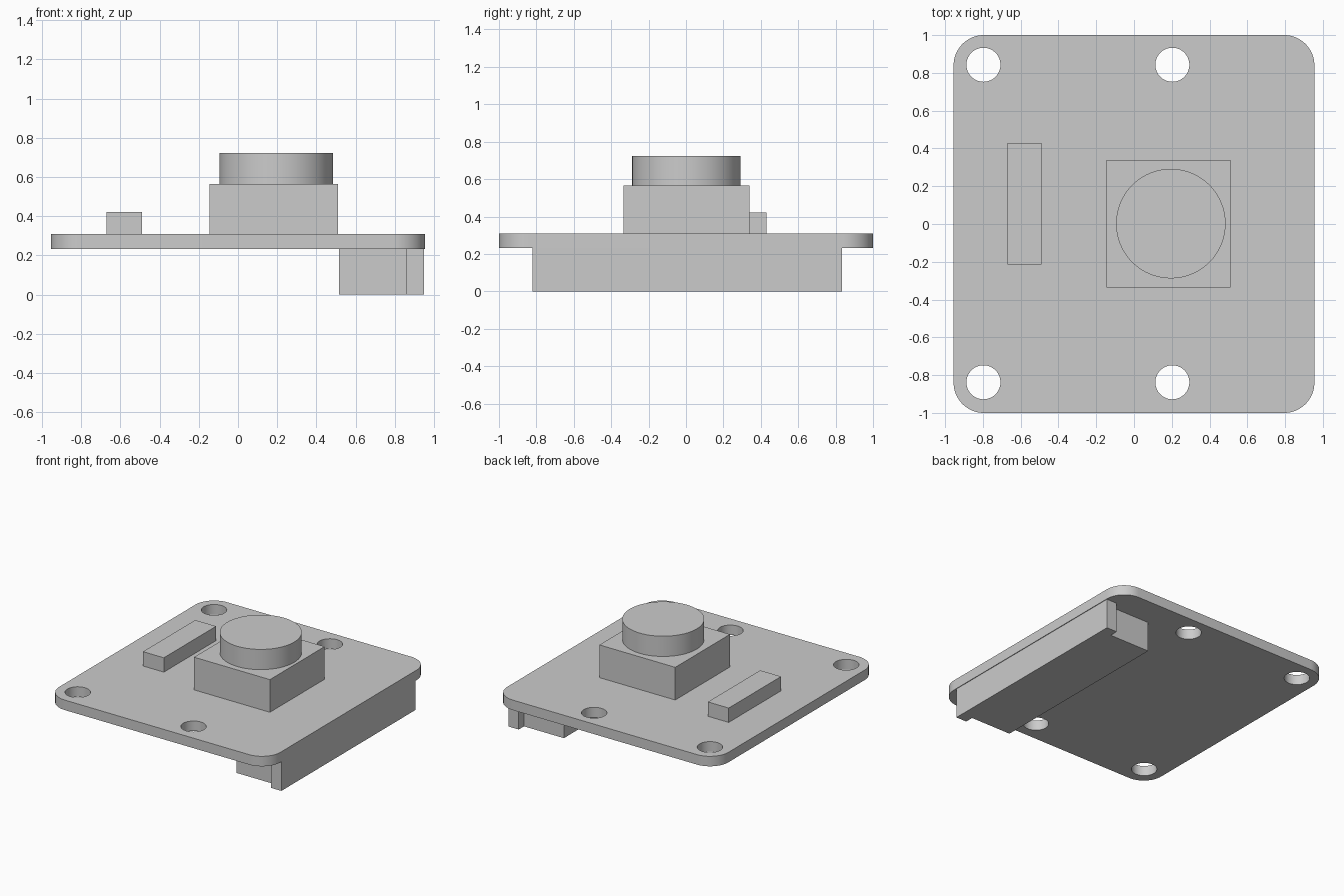
import bpy
import bmesh
from math import pi, cos, sin, radians

if "Cube" in bpy.data.objects:
    bpy.data.objects.remove(bpy.data.objects["Cube"], do_unlink=True)

# Single plain grey for the whole module
grey = bpy.data.materials.new("plain grey")
grey.use_nodes = True
colour = (0.6, 0.6, 0.6, 1)
grey.diffuse_color = colour
grey.node_tree.nodes["Principled BSDF"].inputs["Base Color"].default_value = colour


def extrude_outline(name, points, z0, z1):
    """Prism from a closed outline, between two heights."""
    bm = bmesh.new()
    base = bm.faces.new([bm.verts.new((x, y, z0)) for x, y in points])
    top = bmesh.ops.extrude_face_region(bm, geom=[base])["geom"]
    for v in top:
        if isinstance(v, bmesh.types.BMVert):
            v.co.z = z1
    bmesh.ops.recalc_face_normals(bm, faces=bm.faces)
    mesh = bpy.data.meshes.new(name)
    bm.to_mesh(mesh)
    bm.free()
    mesh.materials.append(grey)
    obj = bpy.data.objects.new(name, mesh)
    bpy.context.collection.objects.link(obj)
    return obj


def rectangle(x0, x1, y0, y1):
    return [(x0, y0), (x1, y0), (x1, y1), (x0, y1)]


def arc(cx, cy, r, start, sweep, steps):
    angles = [start + sweep * i / steps for i in range(steps + 1)]
    return [(cx + r * cos(a), cy + r * sin(a)) for a in angles]


def circle(cx, cy, r, steps=64):
    return arc(cx, cy, r, 0, 2 * pi, steps)[:-1]


def smooth(obj):
    bpy.ops.object.select_all(action="DESELECT")
    bpy.context.view_layer.objects.active = obj
    obj.select_set(True)
    bpy.ops.object.shade_smooth_by_angle(angle=radians(30))


BOARD_BOTTOM, BOARD_TOP = 0.232, 0.31

# Circuit board with rounded corners
half_x, half_y, radius = 0.955, 1.0, 0.16
outline = []
for i, (sx, sy) in enumerate([(1, 1), (-1, 1), (-1, -1), (1, -1)]):
    outline += arc(sx * (half_x - radius), sy * (half_y - radius), radius, i * pi / 2, pi / 2, 16)
board = extrude_outline("circuit_board", outline, BOARD_BOTTOM, BOARD_TOP)

# Four mounting holes
cutters = []
for x in (-0.797, 0.203):
    for y in (-0.838, 0.843):
        cutter = extrude_outline("hole_cutter", circle(x, y, 0.09), 0.1, 0.5)
        cutter.hide_render = True
        cut = board.modifiers.new("mounting hole", "BOOLEAN")
        cut.operation = "DIFFERENCE"
        cut.solver = "EXACT"
        cut.object = cutter
        cutters.append(cutter)
bpy.context.view_layer.objects.active = board
board.select_set(True)
for name in [m.name for m in board.modifiers]:
    bpy.ops.object.modifier_apply(modifier=name)
for cutter in cutters:
    bpy.data.objects.remove(cutter, do_unlink=True)
smooth(board)

# Square housing carrying the round cap
extrude_outline("housing", rectangle(-0.145, 0.51, -0.335, 0.34), BOARD_TOP, 0.565)
smooth(extrude_outline("round_cap", circle(0.195, 0.002, 0.29), 0.565, 0.723))

# Small chip beside the housing
extrude_outline("chip", rectangle(-0.67, -0.49, -0.215, 0.43), BOARD_TOP, 0.422)

# T-shaped connector under the board
y0, y1, inset = -0.822, 0.835, 0.065
inner, step, outer = 0.515, 0.86, 0.95
connector = [(inner, y0 + inset), (step, y0 + inset), (step, y0), (outer, y0),
             (outer, y1), (step, y1), (step, y1 - inset), (inner, y1 - inset)]
extrude_outline("connector", connector, 0, BOARD_BOTTOM)
